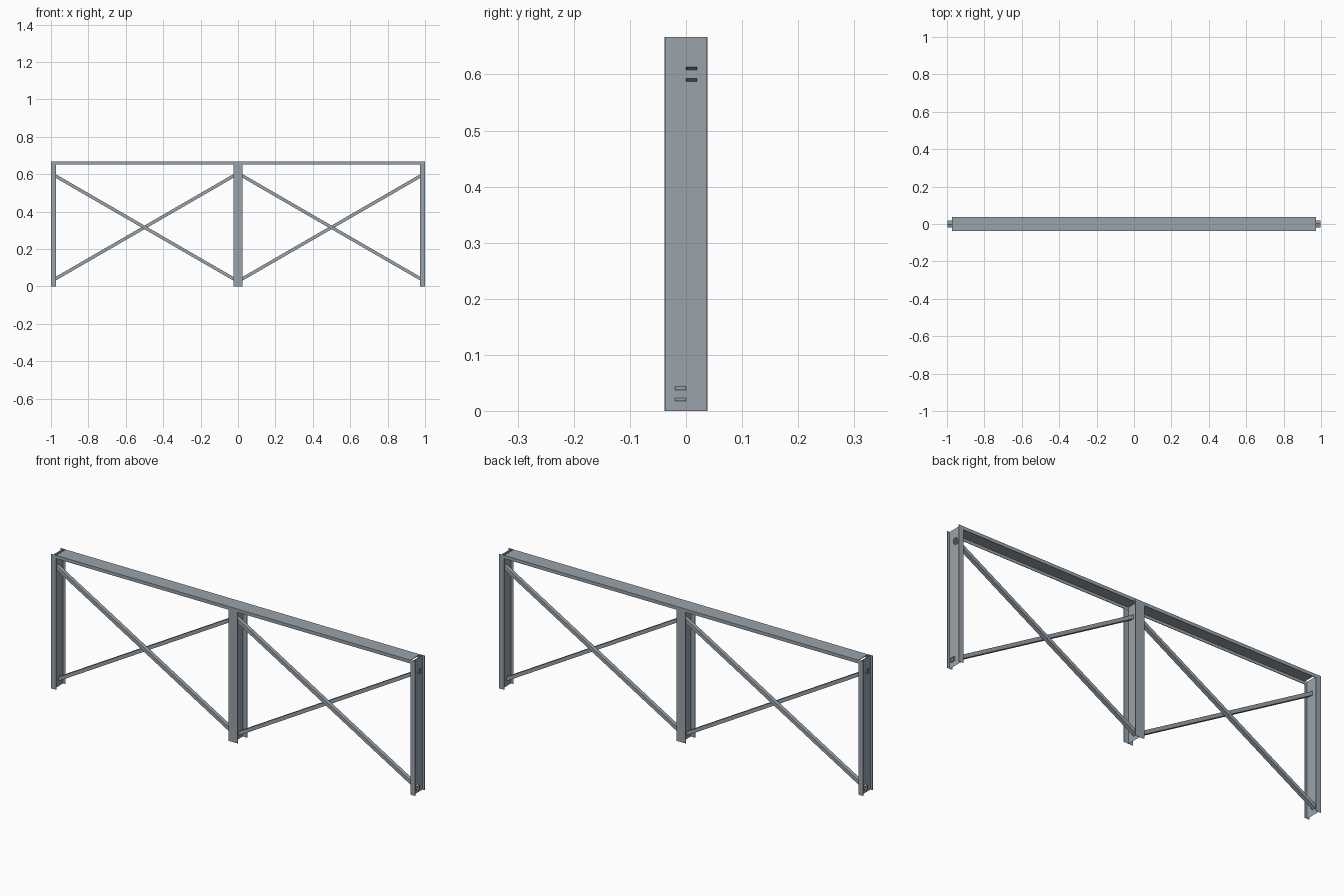
import bpy, bmesh

if "Cube" in bpy.data.objects:
    bpy.data.objects.remove(bpy.data.objects["Cube"])

steel = bpy.data.materials.new("steel_grey")
steel.diffuse_color = (0.32, 0.37, 0.41, 1)
steel.use_nodes = True
steel.node_tree.nodes["Principled BSDF"].inputs["Base Color"].default_value = steel.diffuse_color

HEIGHT = 0.667
HALF_Y = 0.0385      # half depth of the columns
PLATE = 0.0026       # plate thickness


def loft(name, start, end, caps=False):
    """Join two matching outlines with flat sides."""
    bm = bmesh.new()
    a = [bm.verts.new(p) for p in start]
    b = [bm.verts.new(p) for p in end]
    n = len(a)
    for i in range(n):
        j = (i + 1) % n
        bm.faces.new((a[i], a[j], b[j], b[i]))
    if caps:
        bm.faces.new(a[::-1])
        bm.faces.new(b)
        bmesh.ops.recalc_face_normals(bm, faces=bm.faces[:])
    mesh = bpy.data.meshes.new(name)
    bm.to_mesh(mesh)
    bm.free()
    mesh.materials.append(steel)
    ob = bpy.data.objects.new(name, mesh)
    bpy.context.collection.objects.link(ob)
    return ob


def column(name, cx, half_w, top):
    """Open-ended rolled I section, flanges front and back, counterclockwise."""
    w, d, t = half_w, HALF_Y, PLATE / 2
    f = d - PLATE
    right = [(w, -d), (w, -f), (t, -f), (t, f), (w, f), (w, d)]
    outline = right + [(-x, y) for x, y in reversed(right)]
    loft(name, [(cx + x, y, 0) for x, y in outline],
         [(cx + x, y, top) for x, y in outline])


# Upright columns
column("left_column", -0.9867, 0.0133, HEIGHT)
column("right_column", 0.9867, 0.0133, HEIGHT)
column("middle_column", 0, 0.025, HEIGHT - 0.001)

# Top beam: channel opening downwards
b, drop = 0.038, 0.0165
low, under = HEIGHT - drop, HEIGHT - PLATE
channel = [(-b, low), (-b, HEIGHT), (b, HEIGHT), (b, low),
           (b - PLATE, low), (b - PLATE, under), (-b + PLATE, under), (-b + PLATE, low)]
loft("top_beam", [(-0.9735, y, z) for y, z in channel],
     [(0.9735, y, z) for y, z in channel], caps=True)

# Crossed braces: open square tubes whose ends pass through the column webs
MID_Z, RUN, RISE, TUBE = 0.3155, 0.4975, 0.2875, 0.01
for bay, cx in (("left", -0.5), ("right", 0.5)):
    for kind, s, y0 in (("falling", -1, -0.02), ("rising", 1, 0.0)):
        square = [(y0, -TUBE), (y0 + 0.02, -TUBE), (y0 + 0.02, TUBE), (y0, TUBE)]
        ends = [[(cx + e * RUN, y, MID_Z + e * s * RISE + z) for y, z in square]
                for e in (-1, 1)]
        loft(f"{bay}_{kind}_brace", ends[0], ends[1])
